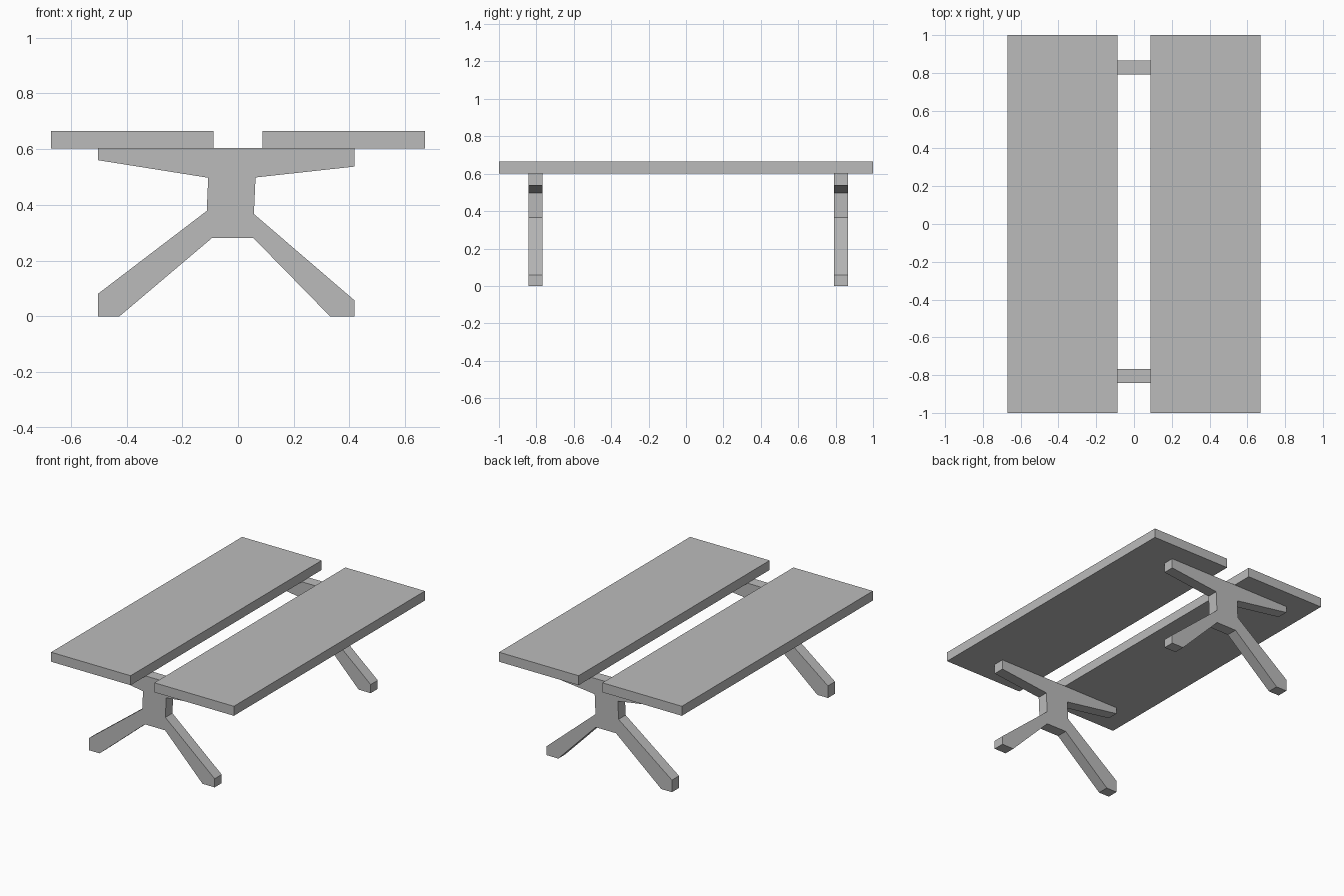
import bpy
import bmesh

cube = bpy.data.objects.get("Cube")
if cube:
    bpy.data.objects.remove(cube, do_unlink=True)

grey = bpy.data.materials.new("plain_grey")
grey.use_nodes = True
colour = (0.5, 0.5, 0.5, 1)
grey.diffuse_color = colour
grey.node_tree.nodes["Principled BSDF"].inputs["Base Color"].default_value = colour


def extrude_profile(name, outline, y_front, y_back):
    """Make a solid from an x-z outline, extruded along y."""
    mesh = bpy.data.meshes.new(name)
    bm = bmesh.new()
    face = bm.faces.new([bm.verts.new((x, y_front, z)) for x, z in outline])
    grown = bmesh.ops.extrude_face_region(bm, geom=[face])
    moved = [v for v in grown["geom"] if isinstance(v, bmesh.types.BMVert)]
    bmesh.ops.translate(bm, verts=moved, vec=(0, y_back - y_front, 0))
    bmesh.ops.recalc_face_normals(bm, faces=bm.faces)
    bm.to_mesh(mesh)
    bm.free()
    mesh.materials.append(grey)
    obj = bpy.data.objects.new(name, mesh)
    bpy.context.collection.objects.link(obj)
    return obj


# Two long planks with a gap between them
inner, outer, bottom, top = 0.087, 0.67, 0.602, 0.665
for side, sign in (("left", 1), ("right", -1)):
    plank = [(sign * inner, bottom), (sign * outer, bottom),
             (sign * outer, top), (sign * inner, top)]
    extrude_profile(side + "_plank", plank, -1, 1)

# Trestle outline: tapered bearer, short post and two splayed feet
trestle = [
    (-0.503, 0.603), (-0.503, 0.56), (-0.107, 0.497), (-0.112, 0.378),
    (-0.503, 0.08), (-0.503, 0), (-0.425, 0), (-0.093, 0.281),
    (0.055, 0.281), (0.33, 0), (0.418, 0), (0.418, 0.057),
    (0.057, 0.367), (0.063, 0.498), (0.418, 0.537), (0.418, 0.603),
]
for name, y in (("front_trestle", -0.842), ("back_trestle", 0.792)):
    extrude_profile(name, trestle, y, y + 0.074)
